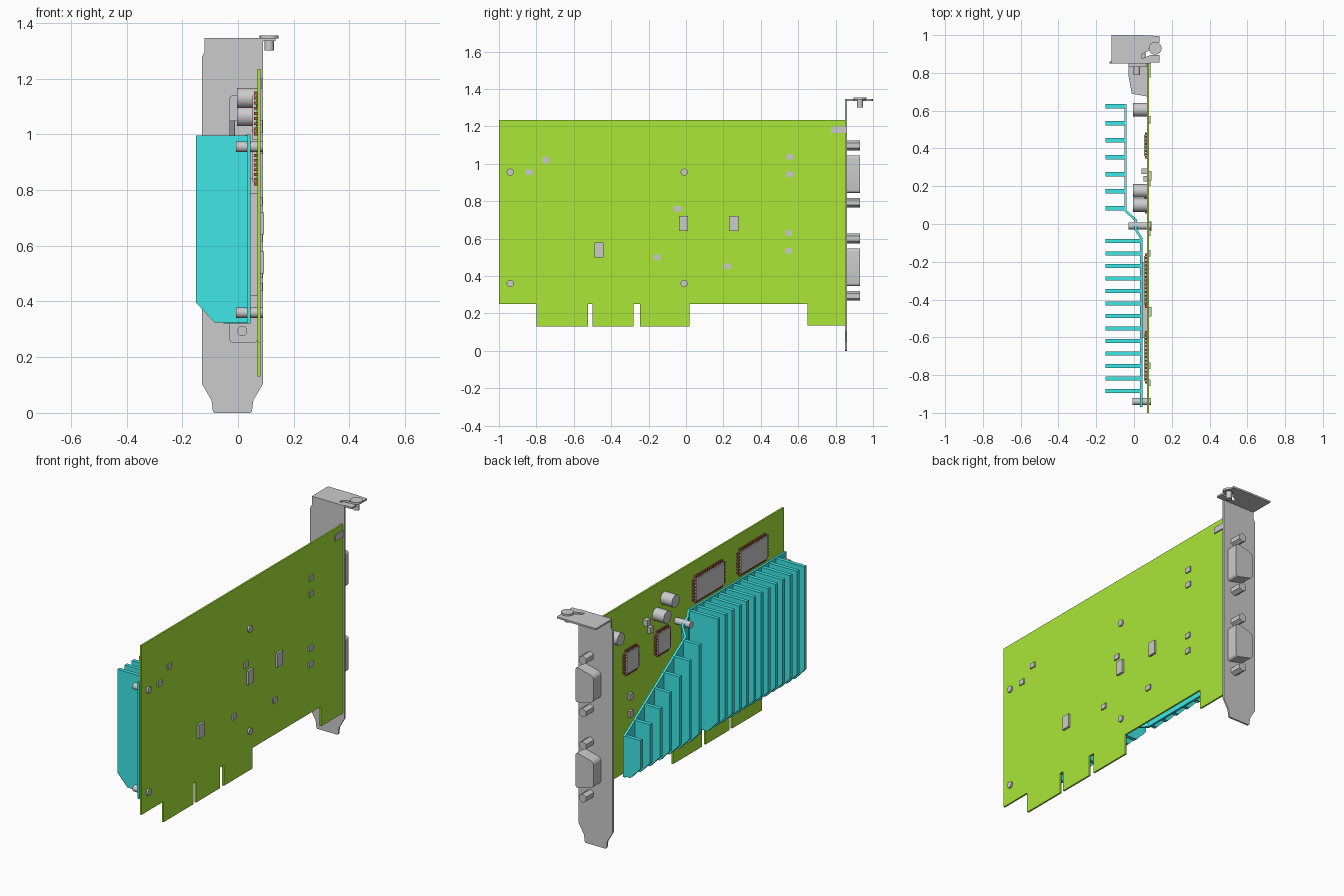
import bpy, bmesh, math
from mathutils import Matrix, Vector

if "Cube" in bpy.data.objects:
    bpy.data.objects.remove(bpy.data.objects["Cube"])


def material(name, rgb):
    m = bpy.data.materials.new(name)
    m.diffuse_color = (*rgb, 1)
    m.use_nodes = True
    m.node_tree.nodes["Principled BSDF"].inputs["Base Color"].default_value = m.diffuse_color
    return m


GREEN = material("board_green", (0.40, 0.80, 0.04))
TEAL = material("heatsink_teal", (0.05, 0.80, 0.80))
LEAD = material("lead_red", (0.42, 0.10, 0.06))


def finish(name, bm, mat=None, smooth=False):
    bmesh.ops.recalc_face_normals(bm, faces=bm.faces[:])
    me = bpy.data.meshes.new(name)
    bm.to_mesh(me)
    bm.free()
    ob = bpy.data.objects.new(name, me)
    bpy.context.collection.objects.link(ob)
    if mat:
        me.materials.append(mat)
    if smooth:
        bpy.ops.object.select_all(action='DESELECT')
        ob.select_set(True)
        bpy.context.view_layer.objects.active = ob
        bpy.ops.object.shade_smooth_by_angle()
    return ob


def place(axis, p, t):
    return {'X': (t, p[0], p[1]), 'Y': (p[0], t, p[1]), 'Z': (p[0], p[1], t)}[axis]


def prism(name, pts, axis, a, b, mat=None, bevel=0):
    """Extrude a 2D profile along an axis from a to b."""
    bm = bmesh.new()
    f = bm.faces.new([bm.verts.new(place(axis, p, a)) for p in pts])
    ext = bmesh.ops.extrude_face_region(bm, geom=[f])
    d = Vector(place(axis, (0, 0), b - a))
    bmesh.ops.translate(bm, vec=d, verts=[v for v in ext['geom'] if isinstance(v, bmesh.types.BMVert)])
    if bevel:  # round the edges that run along the extrusion
        es = [e for e in bm.edges
              if abs((e.verts[0].co - e.verts[1].co).normalized().dot(d.normalized())) > 0.99]
        bmesh.ops.bevel(bm, geom=es, offset=bevel, segments=4, profile=0.5, affect='EDGES')
    return finish(name, bm, mat, bevel > 0)


def boxes(name, ranges, mat=None):
    """One mesh from (x0, x1, y0, y1, z0, z1) boxes."""
    bm = bmesh.new()
    for x0, x1, y0, y1, z0, z1 in ranges:
        m = Matrix.Translation(((x0 + x1) / 2, (y0 + y1) / 2, (z0 + z1) / 2))
        bmesh.ops.create_cube(bm, size=1, matrix=m @ Matrix.Diagonal((x1 - x0, y1 - y0, z1 - z0, 1)))
    return finish(name, bm, mat)


def rod(name, axis, p, a, b, r, n=24, mat=None):
    bm = bmesh.new()
    rot = {'X': Matrix.Rotation(math.pi / 2, 4, 'Y'), 'Y': Matrix.Rotation(math.pi / 2, 4, 'X'),
           'Z': Matrix()}[axis]
    bmesh.ops.create_cone(bm, cap_ends=True, segments=n, radius1=r, radius2=r, depth=b - a,
                          matrix=Matrix.Translation(place(axis, p, (a + b) / 2)) @ rot)
    return finish(name, bm, mat, n > 8)


# Circuit board with edge connector fingers
prism("circuit_board", [(-1, 1.235), (0.85, 1.235), (0.85, 0.135), (0.65, 0.135), (0.65, 0.25),
                        (0.02, 0.25), (0.02, 0.13), (-0.245, 0.13), (-0.245, 0.25), (-0.28, 0.25),
                        (-0.28, 0.13), (-0.5, 0.13), (-0.5, 0.25), (-0.525, 0.25), (-0.525, 0.13),
                        (-0.8, 0.13), (-0.8, 0.25), (-1, 0.25)], 'X', 0.07, 0.08, GREEN)

# Slot bracket: plate, top flange, screw, board tab
prism("bracket_plate", [(-0.12, 1.345), (0.09, 1.345), (0.09, 0.105), (0.055, 0.045), (0.05, 0.005),
                        (0.045, 0), (-0.085, 0), (-0.09, 0.005), (-0.095, 0.045), (-0.13, 0.105),
                        (-0.13, 1.275), (-0.12, 1.295)], 'Y', 0.85, 0.86)
prism("bracket_flange", [(-0.12, 0.855), (0.09, 0.855), (0.135, 0.855), (0.135, 0.895), (0.09, 0.895),
                         (0.04, 0.875), (0.04, 0.90), (0.075, 0.915), (0.085, 0.95), (0.135, 0.96),
                         (0.135, 0.995), (0.04, 1.0), (-0.12, 1.0)], 'Z', 1.335, 1.345)
rod("bracket_screw_head", 'Z', (0.112, 0.93), 1.343, 1.355, 0.034)
rod("bracket_screw_shaft", 'Z', (0.112, 0.93), 1.30, 1.345, 0.017)
boxes("bracket_board_tab", [(0.08, 0.087, 0.775, 0.855, 1.165, 1.2)])

# Two rear sockets: shell, inner body, flange, hex standoffs
for name, zc in (("upper", 0.945), ("lower", 0.447)):
    h = 0.105
    prism(name + "_socket_shell", [(0.062, zc - h), (0.062, zc + h), (-0.055, zc + h - 0.03),
                                   (-0.055, zc - h + 0.03)], 'Y', 0.86, 0.93, bevel=0.02)
    prism(name + "_socket_body", [(-0.03, 0.85), (-0.03, 0.79), (-0.012, 0.69), (0.07, 0.675),
                                  (0.07, 0.85)], 'Z', zc - h, zc + h)
    prism(name + "_socket_flange", [(-0.03, zc - 0.195), (0.07, zc - 0.195), (0.07, zc + 0.195),
                                    (-0.03, zc + 0.195)], 'Y', 0.83, 0.85, bevel=0.012)
    for side in (-1, 1):
        p = (0.015, zc + side * 0.153)
        rod(name + "_standoff", 'Y', p, 0.86, 0.93, 0.026, 6)
        rod(name + "_standoff_bolt", 'Y', p, 0.79, 0.85, 0.018)


# Heatsink base: stepped sheet whose top slopes down towards the bracket
def sink_top(y):
    return 1.0 - max(0, y + 0.05) * 0.44 / 0.68


bm = bmesh.new()
path = [(0.038, -0.97), (0.038, -0.075), (0.01, -0.03), (0.01, 0.02), (-0.045, 0.07), (-0.045, 0.635)]
cols = [(bm.verts.new((x, y, 0.32)), bm.verts.new((x, y, sink_top(y)))) for x, y in path]
for (a, b), (c, d) in zip(cols, cols[1:]):
    bm.faces.new((a, c, d, b))
base = finish("heatsink_base", bm, TEAL)
sol = base.modifiers.new("thickness", 'SOLIDIFY')
sol.thickness, sol.offset = 0.013, 0


# Heatsink fins with a chamfered lower outer corner
def fin(name, y, inner):
    top = sink_top(y) - 0.004
    prism(name, [(-0.15, top), (inner, top), (inner, 0.325), (-0.085, 0.325), (-0.15, 0.395)],
          'Y', y - 0.011, y + 0.011, TEAL)


for i in range(13):
    fin("main_fin", -0.885 + i * 0.0663, 0.034)
for i in range(7):
    fin("sloped_fin", 0.083 + i * 0.09, -0.047)

# Heatsink push pins through the board
for y, x0 in ((-0.94, -0.008), (-0.01, -0.028)):
    for z in (0.36, 0.955):
        rod("push_pin", 'X', (y, z), x0, 0.09, 0.019)

# Processor under the heatsink
boxes("processor", [(0.044, 0.07, -0.6, -0.2, 0.42, 0.79)])


# Memory and controller chips with leads on all four sides
def chip(name, y0, y1, z0, z1, ny, nz):
    boxes(name, [(0.052, 0.066, y0, y1, z0, z1)])
    leads, w, g = [], 0.005, 0.014
    for i in range(ny):
        y = y0 + (y1 - y0) * (i + 0.5) / ny
        for a, b in ((z0 - g, z0), (z1, z1 + g)):
            leads.append((0.058, 0.07, y - w, y + w, a, b))
    for i in range(nz):
        z = z0 + (z1 - z0) * (i + 0.5) / nz
        for a, b in ((y0 - g, y0), (y1, y1 + g)):
            leads.append((0.058, 0.07, a, b, z - w, z + w))
    boxes(name + "_leads", leads, LEAD)


chip("memory_chip", -0.83, -0.58, 1.01, 1.14, 13, 7)
chip("memory_chip", -0.43, -0.17, 1.01, 1.14, 13, 7)
chip("controller_chip", 0.07, 0.18, 0.83, 0.95, 6, 7)
chip("controller_chip", 0.36, 0.47, 0.83, 0.95, 6, 7)

# Capacitors
for y, z in ((0.10, 1.13), (0.175, 1.065), (0.605, 1.10)):
    rod("capacitor", 'X', (y, z), -0.004, 0.07, 0.036)

# Small parts on the heatsink side
boxes("front_small_parts", [(x, 0.07, y - 0.015, y + 0.015, z - 0.018, z + 0.018) for x, y, z in
                            ((0.04, 0.28, 1.06), (0.05, 0.24, 1.0), (0.055, 0.42, 0.68),
                             (0.055, 0.42, 0.58))])

# Small parts on the reverse side
spots = [(-0.75, 1.02), (-0.84, 0.955), (-0.045, 0.76), (0.555, 1.037), (0.555, 0.945), (0.55, 0.63),
         (0.55, 0.535), (0.22, 0.452), (-0.155, 0.5)]
boxes("rear_small_parts", [(0.08, 0.088, y - 0.018, y + 0.018, z - 0.015, z + 0.015) for y, z in spots])
boxes("rear_chips", [(0.08, 0.093, y - 0.025, y + 0.025, z - 0.04, z + 0.04) for y, z in
                     ((-0.465, 0.54), (-0.013, 0.68), (0.256, 0.68))])
